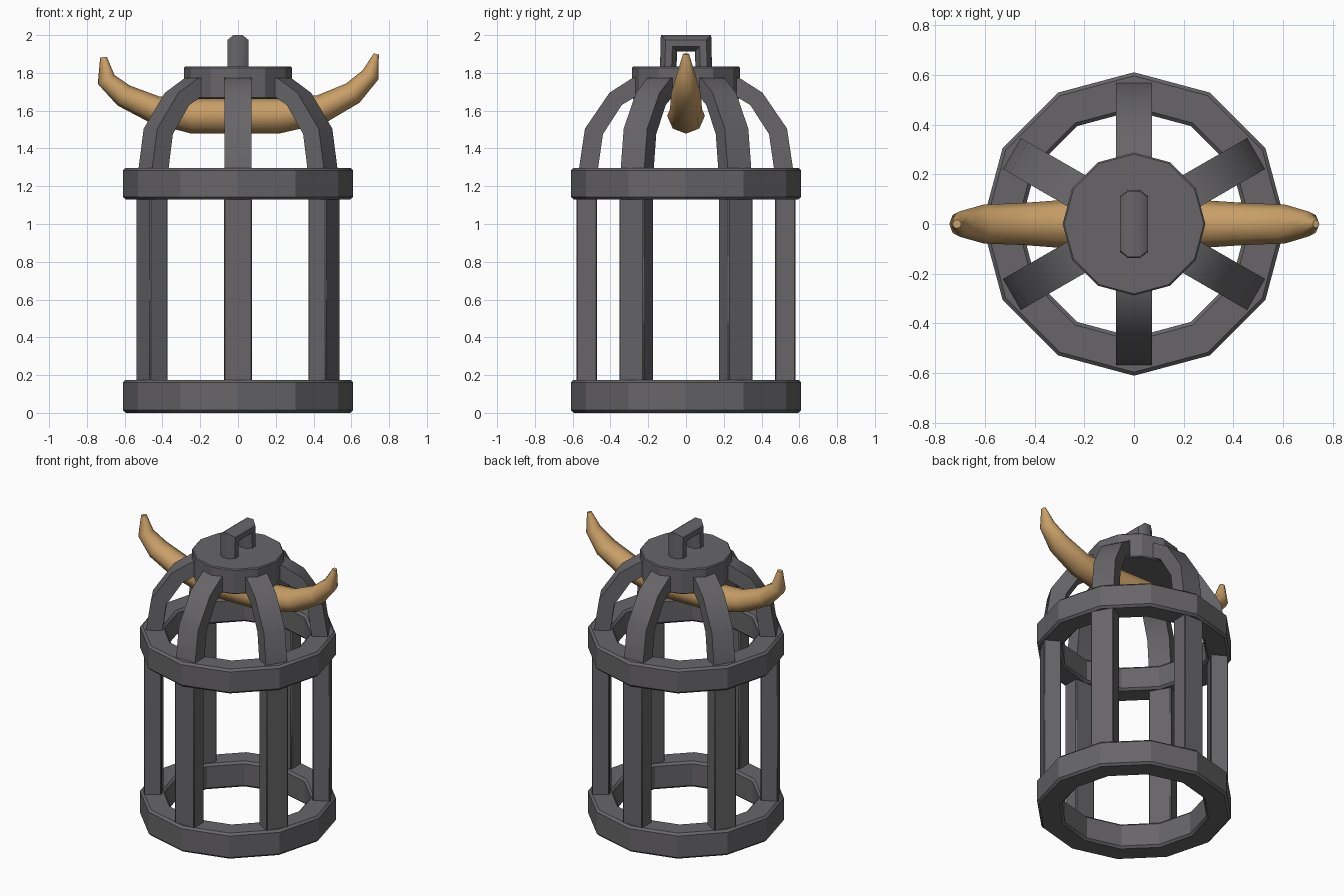
import bpy, bmesh, math
from mathutils import Vector, Matrix

if "Cube" in bpy.data.objects:
    bpy.data.objects.remove(bpy.data.objects["Cube"])


def material(name, color):
    m = bpy.data.materials.new(name)
    m.diffuse_color = (*color, 1)
    m.use_nodes = True
    m.node_tree.nodes["Principled BSDF"].inputs["Base Color"].default_value = m.diffuse_color
    return m


IRON = material("dark_iron", (0.135, 0.13, 0.138))
HORN = material("tan_horn", (0.58, 0.345, 0.135))


def finish(name, bm, mat, bevel=0.0, smooth=35):
    bmesh.ops.recalc_face_normals(bm, faces=bm.faces[:])
    me = bpy.data.meshes.new(name)
    bm.to_mesh(me)
    bm.free()
    me.materials.append(mat)
    ob = bpy.data.objects.new(name, me)
    bpy.context.collection.objects.link(ob)
    if bevel:
        b = ob.modifiers.new("bevel", 'BEVEL')
        b.width, b.segments = bevel, 1
        b.limit_method, b.angle_limit = 'ANGLE', math.radians(50)
    bpy.ops.object.select_all(action='DESELECT')
    ob.select_set(True)
    bpy.context.view_layer.objects.active = ob
    bpy.ops.object.shade_smooth_by_angle(angle=math.radians(smooth))
    return ob


def lathe(name, profile, n, mat, bevel):
    """Revolve a closed (r, z) profile in n steps."""
    bm = bmesh.new()
    rows = []
    for i in range(n):
        a = 2 * math.pi * i / n
        rows.append([bm.verts.new((r * math.cos(a), r * math.sin(a), z)) for r, z in profile])
    k = len(profile)
    for i in range(n):
        p, q = rows[i], rows[(i + 1) % n]
        for j in range(k):
            bm.faces.new((p[j], q[j], q[(j + 1) % k], p[(j + 1) % k]))
    return finish(name, bm, mat, bevel, 25)


def skin(name, rings, mat, smooth):
    """Join successive vertex rings and cap the ends."""
    bm = bmesh.new()
    vs = [[bm.verts.new(p) for p in ring] for ring in rings]
    k = len(vs[0])
    for p, q in zip(vs, vs[1:]):
        for j in range(k):
            bm.faces.new((p[j], p[(j + 1) % k], q[(j + 1) % k], q[j]))
    bm.faces.new(vs[0])
    bm.faces.new(vs[-1])
    return finish(name, bm, mat, 0, smooth)


# Base and upper hoops
for name, z0, z1 in (("base_hoop", 0.0, 0.175), ("upper_hoop", 1.13, 1.297)):
    lathe(name, [(0.455, z0), (0.61, z0), (0.61, z1), (0.455, z1)], 12, IRON, 0.014)

# Crown cap
bm = bmesh.new()
bmesh.ops.create_cone(bm, cap_ends=True, segments=12, radius1=0.287, radius2=0.287, depth=0.17,
                      matrix=Matrix.Translation((0, 0, 1.748)) @ Matrix.Rotation(math.pi / 6, 4, 'Z'))
finish("crown_cap", bm, IRON, 0.006, 25)

# Six upright bars and six curved dome ribs
RIB = [((0.573, 1.25), (0.472, 1.25)), ((0.535, 1.505), (0.44, 1.475)),
       ((0.405, 1.695), (0.34, 1.63)), ((0.285, 1.772), (0.27, 1.672)),
       ((0.2, 1.785), (0.2, 1.69))]
for i in range(6):
    rot = Matrix.Rotation(math.radians(60 * i + 30), 4, 'Z')
    bm = bmesh.new()
    bmesh.ops.create_cube(bm, size=1, matrix=rot @ Matrix.Translation((0.525, 0, 0.65))
                          @ Matrix.Diagonal((0.11, 0.148, 1.1, 1)))
    finish(f"upright_bar_{i + 1}", bm, IRON, 0.006, 25)
    w = 0.072
    rings = [[rot @ Vector(p) for p in ((o[0], -w, o[1]), (o[0], w, o[1]),
                                        (n[0], w, n[1]), (n[0], -w, n[1]))] for o, n in RIB]
    skin(f"dome_rib_{i + 1}", rings, IRON, 40)

# Octagonal carrying handle, mitred at the corners
rings = []
for y, z, m in ((-0.095, 1.8, 0), (-0.09, 1.957, 1), (0.09, 1.957, -1), (0.095, 1.8, 0)):
    side = -1 if y < 0 else 1
    ring = []
    for j in range(8):
        a = 2 * math.pi * j / 8 + math.pi / 8
        u, v = 0.06 * math.cos(a), 0.047 * math.sin(a)
        ring.append((u, y + side * v, z + (v if m else 0)))
    rings.append(ring)
skin("carrying_handle", rings, IRON, 50)

# Horn running through the dome: (x, z, in-plane radius, y radius)
PATH = [(-0.712, 1.883, 0.018, 0.018), (-0.698, 1.765, 0.05, 0.052), (-0.605, 1.68, 0.062, 0.078),
        (-0.44, 1.605, 0.074, 0.085), (-0.24, 1.573, 0.095, 0.1), (0.21, 1.573, 0.095, 0.1),
        (0.44, 1.608, 0.076, 0.085), (0.608, 1.693, 0.062, 0.078), (0.702, 1.79, 0.048, 0.05),
        (0.732, 1.9, 0.014, 0.016)]
rings = []
for i, (x, z, r, ry) in enumerate(PATH):
    a, b = PATH[max(i - 1, 0)], PATH[min(i + 1, len(PATH) - 1)]
    t = Vector((b[0] - a[0], 0, b[1] - a[1])).normalized()
    n = Vector((-t.z, 0, t.x))
    rings.append([Vector((x, 0, z)) + n * (r * math.cos(math.pi * j / 4))
                  + Vector((0, ry * math.sin(math.pi * j / 4), 0)) for j in range(8)])
skin("horn", rings, HORN, 60)
